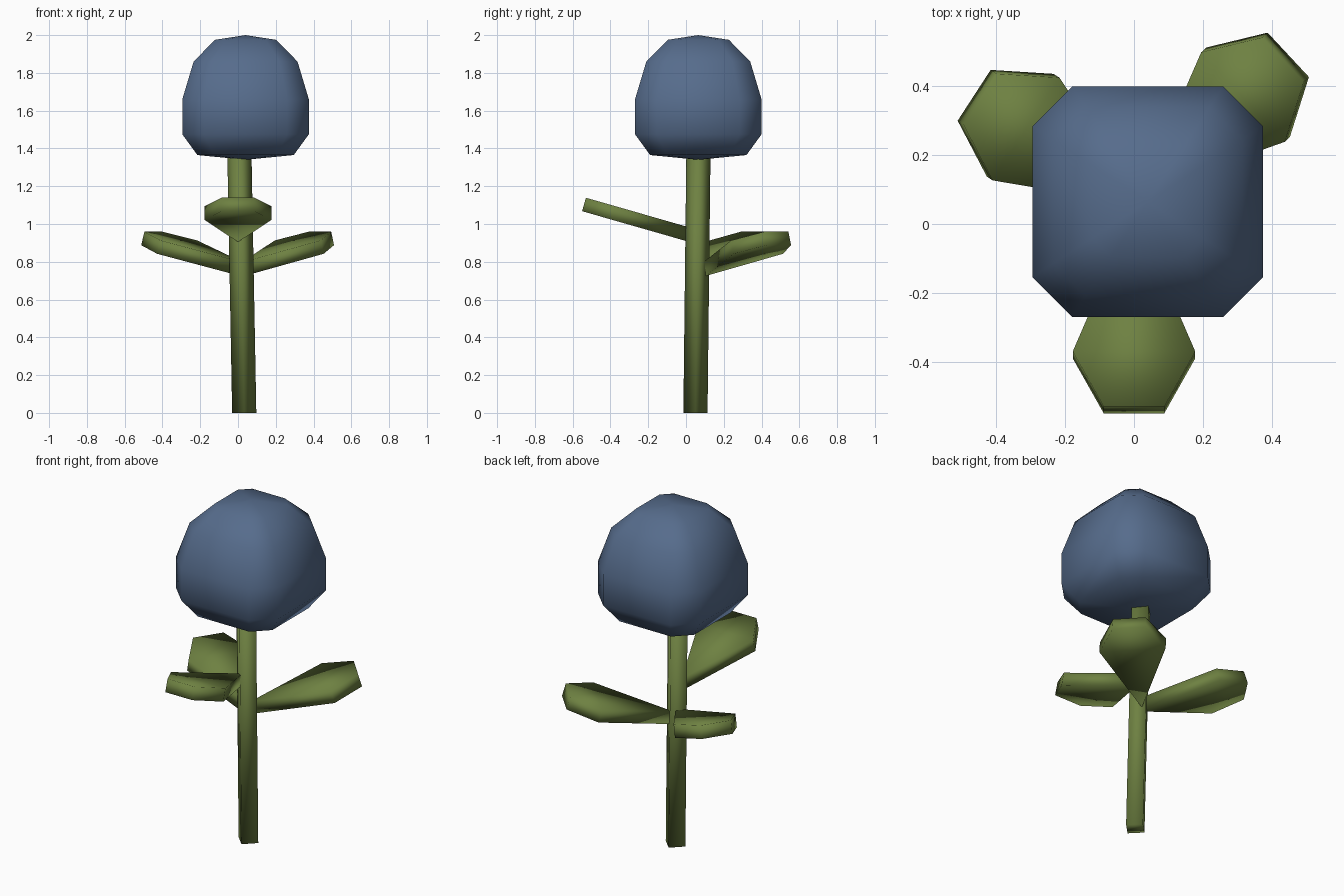
import bpy, bmesh, math
from mathutils import Matrix, Vector

if "Cube" in bpy.data.objects:
    bpy.data.objects.remove(bpy.data.objects["Cube"])


def material(name, rgb):
    m = bpy.data.materials.new(name)
    m.diffuse_color = (*rgb, 1)
    m.use_nodes = True
    m.node_tree.nodes["Principled BSDF"].inputs["Base Color"].default_value = m.diffuse_color
    return m


green = material("leaf green", (0.156, 0.220, 0.054))
blue = material("petal blue", (0.093, 0.150, 0.262))


def finish(name, bm, mat):
    bmesh.ops.recalc_face_normals(bm, faces=bm.faces)
    for f in bm.faces:
        f.smooth = True
    me = bpy.data.meshes.new(name)
    bm.to_mesh(me)
    bm.free()
    me.materials.append(mat)
    ob = bpy.data.objects.new(name, me)
    bpy.context.collection.objects.link(ob)


def bridge(bm, a, b):
    n = len(a)
    for i in range(n):
        bm.faces.new((a[i], a[(i + 1) % n], b[(i + 1) % n], b[i]))


def fan(bm, ring, point):
    tip = bm.verts.new(point)
    n = len(ring)
    for i in range(n):
        bm.faces.new((ring[i], ring[(i + 1) % n], tip))


# stem: slightly leaning four-sided prism, corners on the axes
bm = bmesh.new()
rings = []
for cx, cy, z in ((0.033, 0.05, 0.0), (0.007, 0.066, 1.40)):
    rings.append([bm.verts.new((cx + 0.064 * math.cos(i * math.pi / 2),
                                cy + 0.064 * math.sin(i * math.pi / 2), z)) for i in range(4)])
bridge(bm, *rings)
bm.faces.new(rings[0])
bm.faces.new(rings[1])
finish("stem", bm, green)

# flower head: stacked chamfered squares closed by fans
CX, CY = 0.04, 0.065
bm = bmesh.new()
rings = []
for h, z in ((0.255, 1.365), (0.335, 1.475), (0.335, 1.66), (0.275, 1.86), (0.162, 1.975)):
    c = h * 0.655
    corners = ((h, -c), (h, c), (c, h), (-c, h), (-h, c), (-h, -c), (-c, -h), (c, -h))
    rings.append([bm.verts.new((CX + x, CY + y, z)) for x, y in corners])
for a, b in zip(rings, rings[1:]):
    bridge(bm, a, b)
fan(bm, rings[0], (CX, CY, 1.34))
fan(bm, rings[-1], (CX, CY, 2.0))
finish("flower_head", bm, blue)

# leaves: thick pointed outline, tilted up and turned about the stem
OUTLINE = ((0, 0), (0.427, -0.178), (0.593, -0.088), (0.593, 0.088), (0.427, 0.178))


def leaf(name, root, heading):
    m = (Matrix.Translation(root) @ Matrix.Rotation(math.radians(heading), 4, 'Z')
         @ Matrix.Rotation(math.radians(-16), 4, 'Y'))
    bm = bmesh.new()
    lo, hi = [[bm.verts.new(m @ Vector((x, y, z))) for x, y in OUTLINE] for z in (-0.037, 0.037)]
    bridge(bm, lo, hi)
    bm.faces.new(lo)
    bm.faces.new(hi)
    finish(name, bm, green)


leaf("front_leaf", (0, 0.03, 0.94), -90)
leaf("back_right_leaf", (0.024, 0.096, 0.76), 43)
leaf("back_left_leaf", (0.022, 0.058, 0.76), 147)
